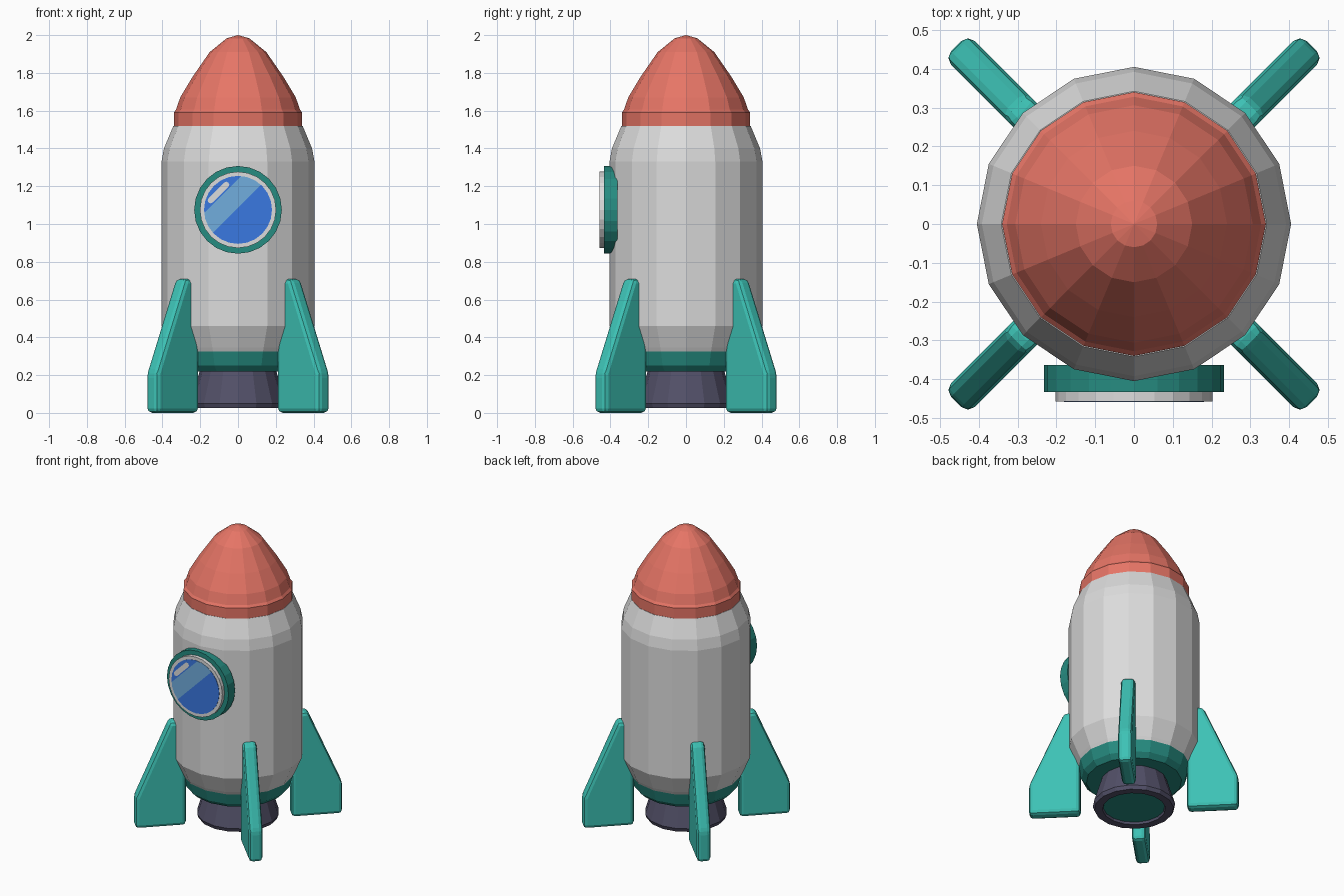
import bpy, bmesh, math
from mathutils import Matrix, Vector

if "Cube" in bpy.data.objects:
    bpy.data.objects.remove(bpy.data.objects["Cube"])


def material(name, rgb):
    lin = [(c / 255 / 12.92) if c <= 10 else ((c / 255 + 0.055) / 1.055) ** 2.4 for c in rgb]
    m = bpy.data.materials.new(name)
    m.diffuse_color = (*lin, 1)
    m.use_nodes = True
    m.node_tree.nodes["Principled BSDF"].inputs["Base Color"].default_value = m.diffuse_color
    return m


GREY = material("light_grey", (220, 220, 220))
RED = material("coral_red", (230, 117, 102))
TEAL = material("bright_teal", (61, 194, 181))
DARK_TEAL = material("dark_teal", (38, 140, 129))
METAL = material("dark_metal", (82, 80, 104))
BLUE = material("glass_blue", (58, 120, 225))
PALE = material("glass_pale_blue", (113, 174, 222))

FACE_FRONT = Matrix.Rotation(math.pi / 2, 4, 'X')   # turns +z into -y
WINDOW = Matrix.Translation((0, 0, 1.075)) @ FACE_FRONT


def finish(name, bm, mats):
    bmesh.ops.recalc_face_normals(bm, faces=bm.faces)
    me = bpy.data.meshes.new(name)
    bm.to_mesh(me)
    bm.free()
    for m in mats:
        me.materials.append(m)
    ob = bpy.data.objects.new(name, me)
    bpy.context.collection.objects.link(ob)
    return ob


def lathe(profile, sides):
    """Turn a list of (radius, height) around z; radius 0 closes to a point."""
    bm = bmesh.new()
    rings = []
    for r, z in profile:
        n = sides if r > 0 else 1
        rings.append([bm.verts.new((r * math.cos(2 * math.pi * i / sides),
                                    r * math.sin(2 * math.pi * i / sides), z)) for i in range(n)])
    for a, b in zip(rings, rings[1:]):
        for i in range(sides):
            j = (i + 1) % sides
            quad = [a[i % len(a)], a[j % len(a)], b[j % len(b)], b[i % len(b)]]
            bm.faces.new(list(dict.fromkeys(quad)))
    return bm


# Body: grey hull with a dark teal band around the base
bm = lathe([(0, 0.22), (0.295, 0.22), (0.325, 0.25), (0.345, 0.325), (0.355, 0.345), (0.405, 0.46),
            (0.405, 1.33), (0.392, 1.40), (0.342, 1.52), (0, 1.52)], 16)
for f in bm.faces:
    f.material_index = 1 if f.calc_center_median().z < 0.32 else 0
finish("body", bm, [GREY, DARK_TEAL])

# Nose cone
finish("nose_cone", lathe([(0, 1.515), (0.34, 1.515), (0.34, 1.59), (0.328, 1.605), (0.306, 1.67),
                           (0.24, 1.78), (0.15, 1.91), (0.06, 1.983), (0, 2.0)], 16), [RED])

# Engine nozzle with a dark teal inside
bm = lathe([(0.20, 0.23), (0.255, 0.05), (0.245, 0.025), (0.195, 0.025), (0.19, 0.04), (0, 0.04)], 16)
for f in bm.faces:
    c = f.calc_center_median()
    f.material_index = 1 if c.xy.length < 0.18 else 0
finish("engine_nozzle", bm, [METAL, DARK_TEAL])

# Window frame and trim
for name, mat, prof in (
        ("window_frame", DARK_TEAL, [(0, 0.363), (0.232, 0.363), (0.232, 0.433), (0, 0.433)]),
        ("window_trim", GREY, [(0, 0.42), (0.202, 0.42), (0.202, 0.457), (0, 0.457)])):
    bm = lathe(prof, 24)
    bm.transform(WINDOW)
    finish(name, bm, [mat])

# Window glass: diagonal pale stripe cut into the disc
bm = lathe([(0.18, 0.454), (0.18, 0.459), (0, 0.459)], 24)
across = Vector((-1, 1, 0)).normalized()
for d in (0.008, 0.115):
    bmesh.ops.bisect_plane(bm, geom=bm.verts[:] + bm.edges[:] + bm.faces[:],
                           plane_co=across * d, plane_no=across)
for f in bm.faces:
    f.material_index = 1 if 0.008 < f.calc_center_median().dot(across) < 0.115 else 0
bm.transform(WINDOW)
finish("window_glass", bm, [BLUE, PALE])

# Window glint: thin rounded bar along the stripe direction
bm = bmesh.new()
pts = []
for end, start in ((0.050, -90), (-0.067, 90)):
    for k in range(5):
        a = math.radians(start + 45 * k)
        pts.append(bm.verts.new((end + 0.016 * math.cos(a), 0.138 + 0.016 * math.sin(a), 0.461)))
bm.faces.new(pts)
bm.transform(WINDOW @ Matrix.Rotation(math.pi / 4, 4, 'Z'))
ob = finish("window_glint", bm, [GREY])
if ob.data.polygons[0].normal.y > 0:
    ob.data.flip_normals()

# Four fins on the diagonals
FIN = [(0.33, 0), (0.648, 0), (0.648, 0.21), (0.432, 0.71), (0.33, 0.71)]
for k, name in enumerate(("back_right", "back_left", "front_left", "front_right")):
    bm = bmesh.new()
    face = bm.faces.new([bm.verts.new((r, -0.043, z)) for r, z in FIN])
    ext = bmesh.ops.extrude_face_region(bm, geom=[face])
    bmesh.ops.translate(bm, vec=(0, 0.086, 0),
                        verts=[v for v in ext["geom"] if isinstance(v, bmesh.types.BMVert)])
    bmesh.ops.recalc_face_normals(bm, faces=bm.faces)
    bmesh.ops.bevel(bm, geom=bm.edges[:], offset=0.024, segments=2, profile=0.5, affect='EDGES')
    bm.transform(Matrix.Rotation(math.radians(45 + 90 * k), 4, 'Z'))
    finish(name + "_fin", bm, [TEAL])
